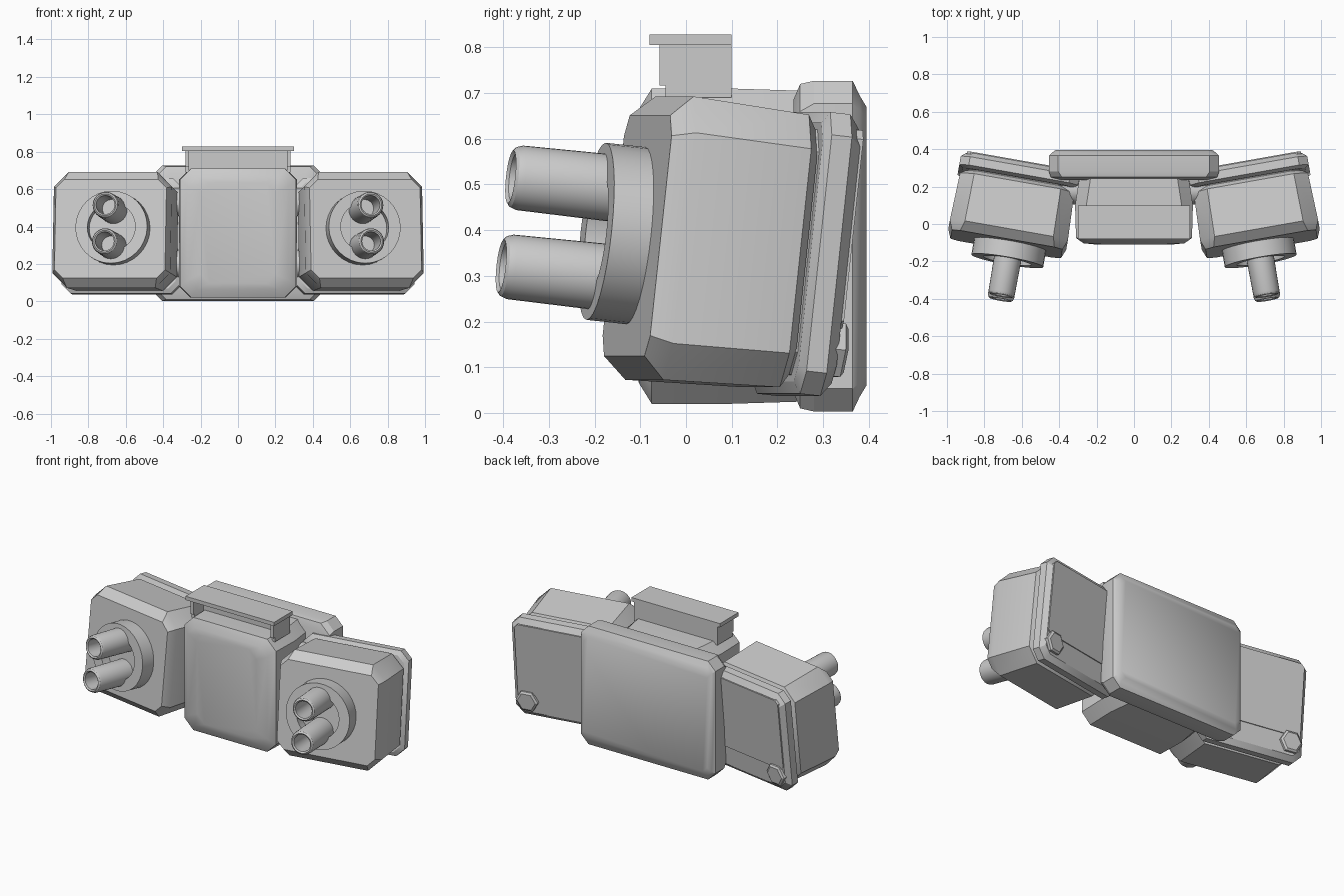
import bpy, bmesh, math
from mathutils import Matrix, Vector

cube = bpy.data.objects.get("Cube")
if cube:
    bpy.data.objects.remove(cube)

grey = bpy.data.materials.new("plain_grey")
grey.use_nodes = True
GREY = (0.6, 0.6, 0.6, 1)
grey.diffuse_color = GREY
grey.node_tree.nodes["Principled BSDF"].inputs["Base Color"].default_value = GREY


def octagon(y, w, h, c):
    """Rectangle with cut corners, half sizes w and h, facing along y."""
    quarter = [(w, h - c), (w - c, h)]
    right = quarter + [(-x, z) for x, z in reversed(quarter)]
    return [Vector((x, y, z)) for x, z in right + [(-x, -z) for x, z in right]]


def circle(y, r, n=32):
    return [Vector((r * math.cos(math.tau * i / n), y, r * math.sin(math.tau * i / n)))
            for i in range(n)]


def loft(name, rings, place=Matrix()):
    """Skin a stack of rings, cap both ends, and bake the placement."""
    bm = bmesh.new()
    loops = [[bm.verts.new(place @ p) for p in ring] for ring in rings]
    for a, b in zip(loops, loops[1:]):
        for i in range(len(a)):
            j = (i + 1) % len(a)
            bm.faces.new((a[i], a[j], b[j], b[i]))
    bm.faces.new(loops[0])
    bm.faces.new(loops[-1])
    bmesh.ops.recalc_face_normals(bm, faces=bm.faces)
    mesh = bpy.data.meshes.new(name)
    bm.to_mesh(mesh)
    bm.free()
    mesh.materials.append(grey)
    obj = bpy.data.objects.new(name, mesh)
    bpy.context.collection.objects.link(obj)
    bpy.ops.object.select_all(action='DESELECT')
    obj.select_set(True)
    bpy.context.view_layer.objects.active = obj
    bpy.ops.object.shade_smooth_by_angle(angle=math.radians(28))
    return obj


def box(name, low, high):
    mid = (Vector(low) + Vector(high)) / 2
    w, d, h = (Vector(high) - Vector(low)) / 2
    ring = [Vector((x, 0, z)) for x, z in ((w, h), (-w, h), (-w, -h), (w, -h))]
    loft(name, [[p + Vector((0, y, 0)) for p in ring] for y in (-d, d)],
         Matrix.Translation(mid))


# Central body and its back cover
mid_z = Matrix.Translation((0, 0, 0.365))
loft("central_body", [octagon(*s) for s in (
    (-0.11, 0.20, 0.27, 0.05), (-0.103, 0.27, 0.30, 0.05), (-0.075, 0.31, 0.345, 0.06),
    (0.10, 0.315, 0.345, 0.06), (0.26, 0.29, 0.34, 0.06))], mid_z)
loft("back_cover", [octagon(*s) for s in (
    (0.235, 0.42, 0.32, 0.06), (0.25, 0.445, 0.355, 0.06), (0.28, 0.455, 0.362, 0.05),
    (0.365, 0.455, 0.362, 0.05), (0.38, 0.44, 0.33, 0.03), (0.395, 0.42, 0.305, 0.03))], mid_z)

# Hooded slot on top, open at the front
box("hood_roof", (-0.30, -0.08, 0.805), (0.30, 0.10, 0.828))
box("hood_back_wall", (-0.28, 0.04, 0.69), (0.28, 0.10, 0.806))
for side, label in ((1, "left"), (-1, "right")):
    x0, x1 = sorted((side * 0.262, side * 0.282))
    box(label + "_hood_wall", (x0, -0.058, 0.717), (x1, 0.10, 0.806))
    box(label + "_hood_foot", (x0, -0.045, 0.69), (x1, 0.10, 0.718))

# Side pods, turned outward and tipped upward
for side, label in ((1, "left"), (-1, "right")):
    pod = (Matrix.Scale(side, 4, (1, 0, 0)) @ Matrix.Translation((0.682, -0.107, 0.388))
           @ Matrix.Rotation(math.radians(10), 4, 'Z')
           @ Matrix.Rotation(math.radians(-6.2), 4, 'X'))

    def at(x, z):
        return pod @ Matrix.Translation((x, 0, z))

    loft(label + "_pod", [octagon(*s) for s in (
        (0, 0.30, 0.265, 0.045), (0.05, 0.32, 0.312, 0.08),
        (0.31, 0.31, 0.30, 0.075), (0.33, 0.28, 0.27, 0.06))], pod)
    loft(label + "_pod_neck", [octagon(y, 0.27, 0.27, 0.05) for y in (0.30, 0.36)], pod)

    # Rear lid with a raised upper panel and a hexagonal bolt
    loft(label + "_pod_lid", [octagon(*s) for s in (
        (0.335, 0.30, 0.285, 0.04), (0.35, 0.322, 0.31, 0.05), (0.395, 0.322, 0.31, 0.05),
        (0.42, 0.295, 0.28, 0.04))], pod)
    loft(label + "_lid_panel", [octagon(y, 0.293, 0.22, 0.02) for y in (0.41, 0.426)],
         at(0, 0.058))
    loft(label + "_lid_bolt", [circle(y, r, 6) for y, r in (
        (0.41, 0.068), (0.435, 0.068), (0.443, 0.055))], at(0.235, -0.205))

    # Round socket with a shallow recess
    loft(label + "_socket", [circle(y, r) for y, r in (
        (0.02, 0.195), (-0.088, 0.195), (-0.088, 0.13), (-0.03, 0.13))], at(-0.02, 0))

    # Pair of hollow tubes
    for dz, level in ((0.098, "upper"), (-0.098, "lower")):
        loft(f"{label}_{level}_tube", [circle(y, r) for y, r in (
            (-0.02, 0.074), (-0.27, 0.071), (-0.284, 0.066), (-0.29, 0.058),
            (-0.284, 0.05), (-0.10, 0.048))], at(-0.02, dz))

    # Round joints between the body and the pod
    for z in (0.53, 0.20):
        loft(label + "_joint", [circle(y, 0.075) for y in (-0.22, -0.40)],
             Matrix.Translation((0, 0.18, z)) @ Matrix.Rotation(math.radians(90 * side), 4, 'Z'))
